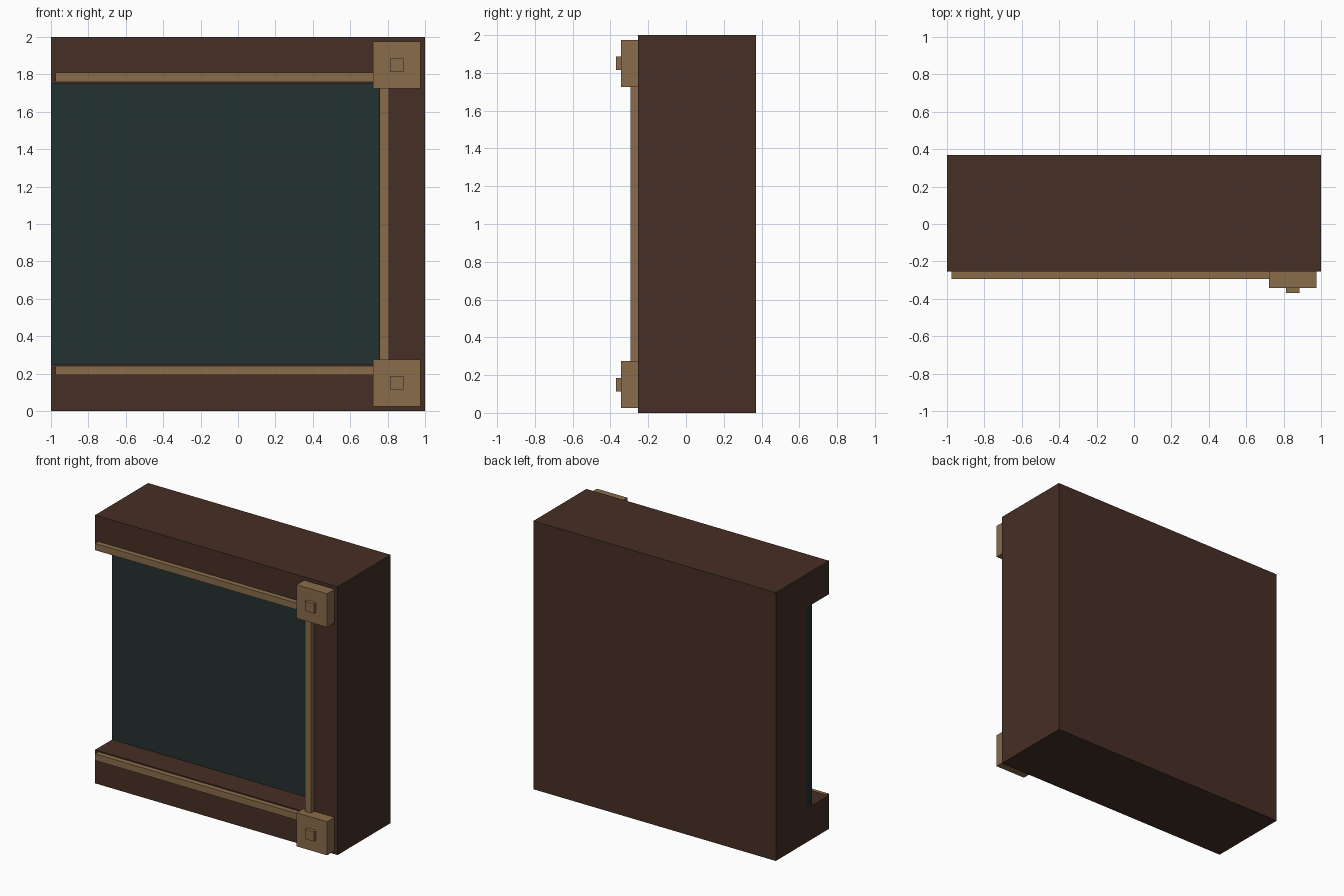
import bpy, bmesh

if "Cube" in bpy.data.objects:
    bpy.data.objects.remove(bpy.data.objects["Cube"])


def material(name, srgb):
    m = bpy.data.materials.new(name)
    lin = [((c / 255 + 0.055) / 1.055) ** 2.4 for c in srgb]
    m.diffuse_color = (*lin, 1)
    m.use_nodes = True
    m.node_tree.nodes["Principled BSDF"].inputs["Base Color"].default_value = m.diffuse_color
    return m


wood = material("dark_brown_wood", (70, 47, 37))
glass = material("dark_teal_panel", (36, 49, 49))
brass = material("tan_brass", (137, 108, 74))


def make(name, bm, mat):
    bmesh.ops.recalc_face_normals(bm, faces=bm.faces)
    mesh = bpy.data.meshes.new(name)
    bm.to_mesh(mesh)
    bm.free()
    mesh.materials.append(mat)
    ob = bpy.data.objects.new(name, mesh)
    bpy.context.collection.objects.link(ob)
    return ob


def box(name, lo, hi, mat):
    bm = bmesh.new()
    bmesh.ops.create_cube(bm, size=1)
    for v in bm.verts:
        v.co = [(a + b) / 2 + c * (b - a) for a, b, c in zip(lo, hi, v.co)]
    return make(name, bm, mat)


FRONT, BACK, PANEL = -0.255, 0.37, -0.055

# Solid rear of the case
box("case_back", (-1, 0.01, 0), (1, BACK, 2), wood)

# C-shaped front frame, open on the left
bm = bmesh.new()
outline = [(-1, 0), (1, 0), (1, 2), (-1, 2), (-1, 1.75), (0.755, 1.75), (0.755, 0.25), (-1, 0.25)]
face = bm.faces.new([bm.verts.new((x, FRONT, z)) for x, z in outline])
ext = bmesh.ops.extrude_face_region(bm, geom=[face])
for v in ext["geom"]:
    if isinstance(v, bmesh.types.BMVert):
        v.co.y = 0.01
# the rear cap is hidden against the case back
make("front_frame", bm, wood)

# Recessed panel
box("recessed_panel", (-1, PANEL, 0.25), (0.755, 0.01, 1.75), glass)

# Trim rails around the opening
box("side_trim", (0.757, -0.293, 0.275), (0.807, FRONT, 1.725), brass)
for label, z in (("lower", 0.217), ("upper", 1.785)):
    box(label + "_trim", (-0.975, -0.293, z - 0.025), (0.725, FRONT, z + 0.025), brass)

# Corner blocks with square studs
for label, z in (("lower", 0.15), ("upper", 1.85)):
    box(label + "_corner_block", (0.723, -0.343, z - 0.125), (0.975, FRONT, z + 0.125), brass)
    box(label + "_stud", (0.813, -0.37, z - 0.036), (0.885, -0.343, z + 0.036), brass)
